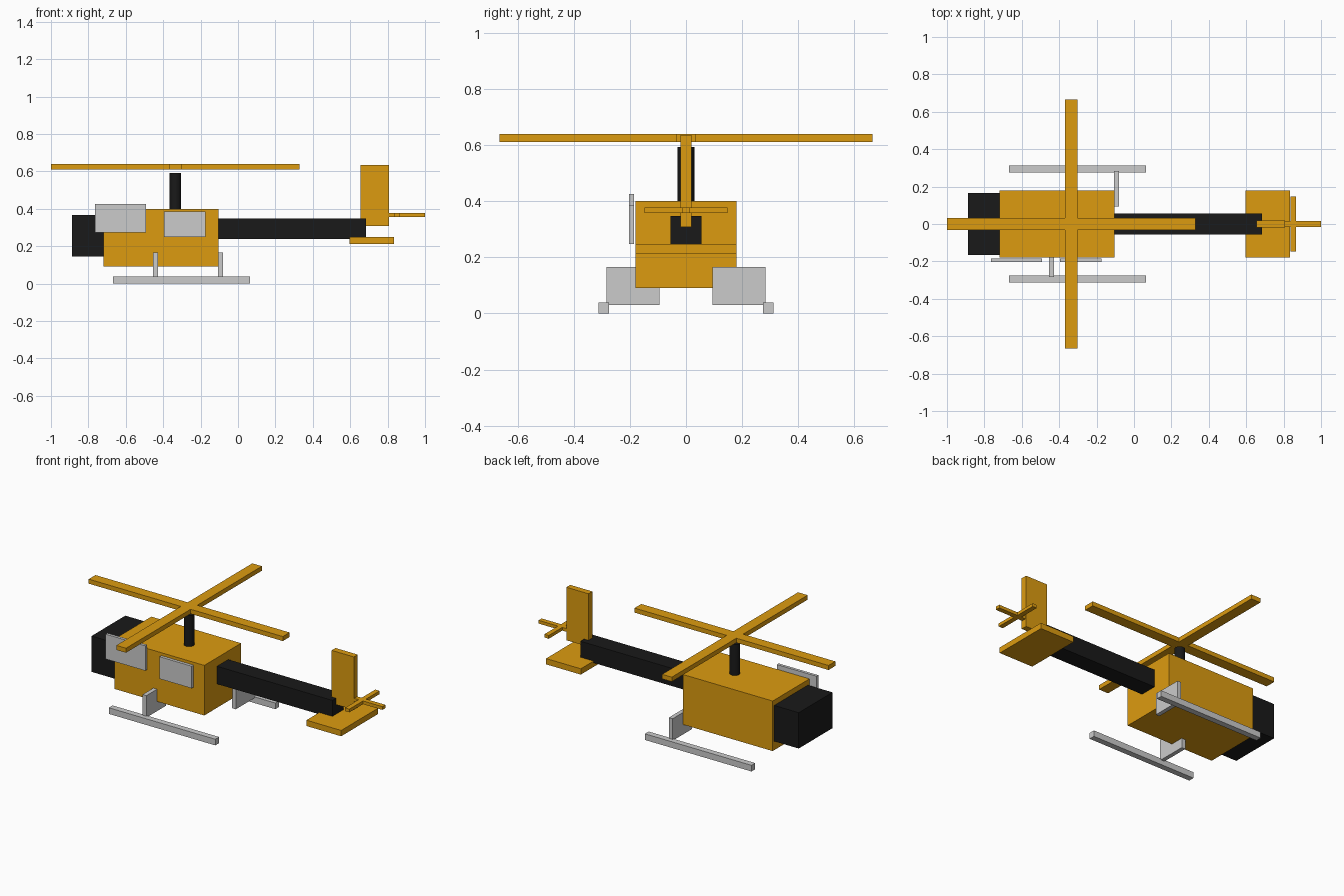
import bpy

if "Cube" in bpy.data.objects:
    bpy.data.objects.remove(bpy.data.objects["Cube"])


def material(name, rgb):
    m = bpy.data.materials.new(name)
    m.diffuse_color = (*rgb, 1)
    m.use_nodes = True
    m.node_tree.nodes["Principled BSDF"].inputs["Base Color"].default_value = m.diffuse_color
    return m


ORANGE = material("orange_paint", (0.72, 0.33, 0.005))
BLACK = material("black_paint", (0.01, 0.01, 0.01))


def finish(name, mat):
    ob = bpy.context.object
    ob.name = name
    if mat:
        ob.data.materials.append(mat)
    return ob


def box(name, x, y, z, mat=None):
    """Box from (min, max) ranges on each axis."""
    bpy.ops.mesh.primitive_cube_add(size=1, location=[sum(r) / 2 for r in (x, y, z)])
    ob = finish(name, mat)
    ob.scale = [r[1] - r[0] for r in (x, y, z)]
    bpy.ops.object.transform_apply(location=False, rotation=False, scale=True)
    return ob


def cross_rotor(name, cx, length, width, z):
    """Two crossed blades centred on (cx, 0)."""
    a, b = length / 2, width / 2
    box(name + "_blade_long", (cx - a, cx + a), (-b, b), z, ORANGE)
    box(name + "_blade_wide", (cx - b, cx + b), (-a, a), z, ORANGE)


# Fuselage
box("cabin", (-0.72, -0.105), (-0.18, 0.18), (0.09, 0.40), ORANGE)
box("nose", (-0.888, -0.70), (-0.165, 0.165), (0.145, 0.367), BLACK)
box("tail_boom", (-0.13, 0.685), (-0.055, 0.055), (0.237, 0.347), BLACK)

# Side panels, on the front side only
box("front_window", (-0.765, -0.493), (-0.203, -0.185), (0.272, 0.426))
box("rear_window", (-0.395, -0.175), (-0.203, -0.185), (0.248, 0.385))

# Main rotor
bpy.ops.mesh.primitive_cylinder_add(vertices=24, radius=0.03, depth=0.21,
                                    location=(-0.335, 0, 0.487))
finish("rotor_mast", BLACK)
bpy.ops.object.shade_smooth_by_angle()
cross_rotor("main_rotor", -0.335, 1.33, 0.066, (0.611, 0.639))

# Tail
box("tail_fin", (0.655, 0.807), (-0.019, 0.019), (0.307, 0.635), ORANGE)
box("stabilizer", (0.595, 0.833), (-0.18, 0.18), (0.212, 0.248), ORANGE)
cross_rotor("tail_rotor", 0.852, 0.296, 0.03, (0.357, 0.377))

# Landing gear: a skid per side, each with one strut, staggered
for side, s, strut_x in (("front", -1, -0.442), ("back", 1, -0.094)):
    box(side + "_skid", (-0.667, 0.063), sorted((s * 0.275, s * 0.312)), (0, 0.038))
    box(side + "_strut", (strut_x - 0.013, strut_x + 0.013),
        sorted((s * 0.094, s * 0.284)), (0.03, 0.166))
